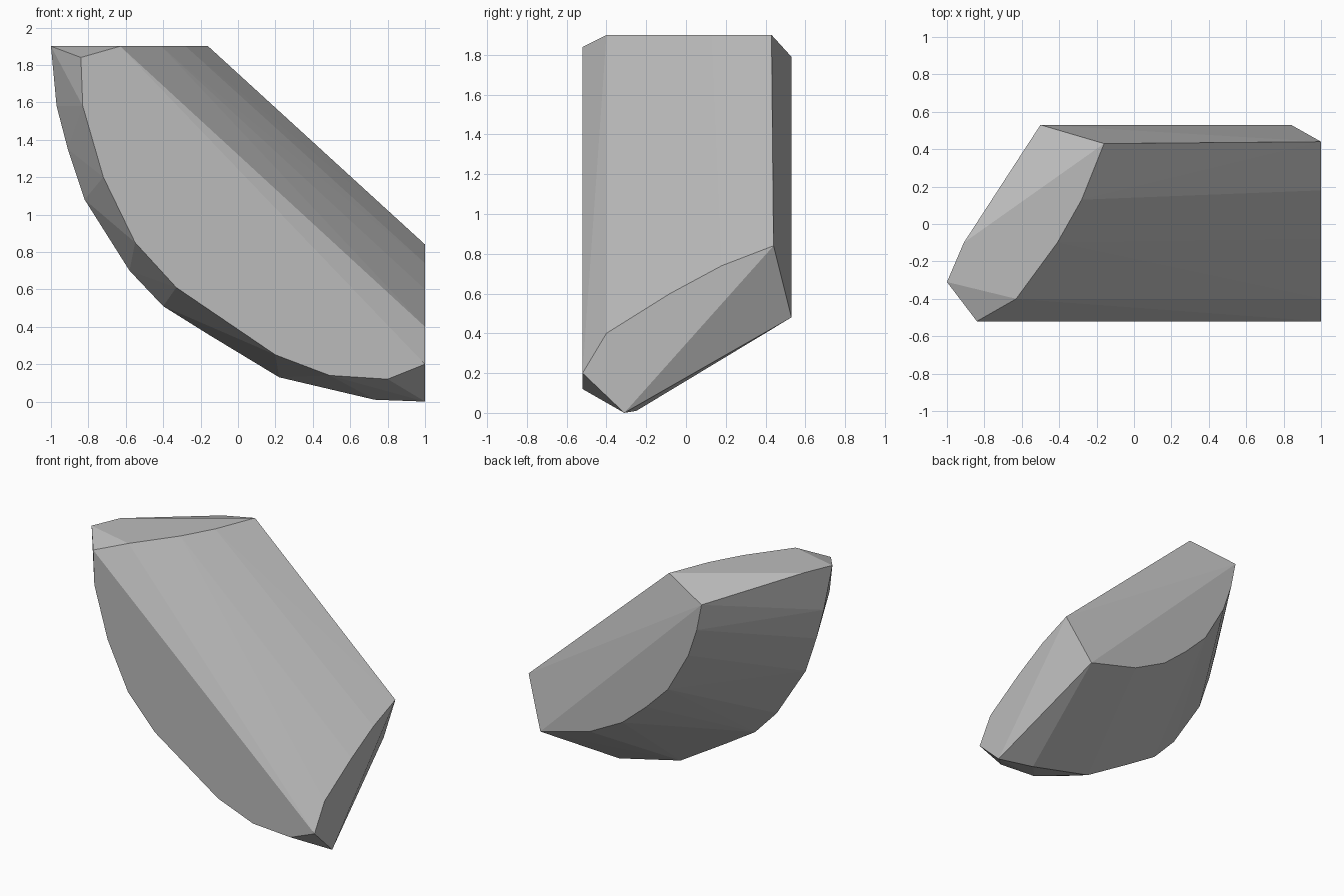
import bpy
import bmesh

cube = bpy.data.objects.get("Cube")
if cube:
    bpy.data.objects.remove(cube, do_unlink=True)


def make_material(name, colour):
    material = bpy.data.materials.new(name)
    material.use_nodes = True
    material.diffuse_color = colour
    shader = next(n for n in material.node_tree.nodes if n.type == "BSDF_PRINCIPLED")
    shader.inputs["Base Color"].default_value = colour
    shader.inputs["Roughness"].default_value = 0.8
    return material


def profile(depth, outline):
    """Place an x, z outline at one depth along y."""
    return [(x, depth, z) for x, z in outline]


def build_hull(name, points, material):
    """Wrap a faceted solid around the given profiles."""
    mesh = bpy.data.meshes.new(name)
    bm = bmesh.new()
    for point in points:
        bm.verts.new(point)
    result = bmesh.ops.convex_hull(bm, input=bm.verts)
    unused = [v for v in bm.verts if not v.link_faces]
    bmesh.ops.delete(bm, geom=unused, context="VERTS")
    bmesh.ops.recalc_face_normals(bm, faces=bm.faces)
    bm.to_mesh(mesh)
    bm.free()
    mesh.materials.append(material)
    shard = bpy.data.objects.new(name, mesh)
    bpy.context.collection.objects.link(shard)
    return shard


TOP, END = 1.9, 1.0

# Curved outline of the front face
front = profile(-0.52, [(-0.84, 1.84), (-0.83, 1.58), (-0.72, 1.2), (-0.55, 0.85),
                        (-0.33, 0.61), (0.2, 0.25), (0.49, 0.14), (0.8, 0.12), (END, 0.2)])

# Widest ring, forming the rounded keel
keel = profile(-0.25, [(-0.97, 1.58), (-0.91, 1.35), (-0.82, 1.08), (-0.58, 0.7),
                       (-0.4, 0.51), (-0.16, 0.36), (0.22, 0.13), (0.73, 0.01)])
keel += profile(-0.31, [(-END, TOP), (END, 0)])
keel.append((-0.91, -0.1, TOP))

# Curved outline of the back face
back = profile(0.53, [(-0.5, 1.79), (-0.46, 1.59), (-0.39, 1.38), (-0.22, 1.08),
                      (-0.04, 0.9), (0.16, 0.73), (0.43, 0.59), (0.84, 0.48)])

# Long slanted ridges, each running from the flat top to the flat end
ridges = []
for y_top, x_top, y_end, z_end in [(-0.4, -0.63, -0.4, 0.4), (-0.1, -0.41, -0.08, 0.6),
                                   (0.13, -0.28, 0.18, 0.74), (0.43, -0.16, 0.44, 0.84)]:
    ridges += [(x_top, y_top, TOP), (END, y_end, z_end)]

stone_grey = make_material("stone grey", (0.5, 0.5, 0.5, 1))
build_hull("rock_shard", front + keel + back + ridges, stone_grey)
